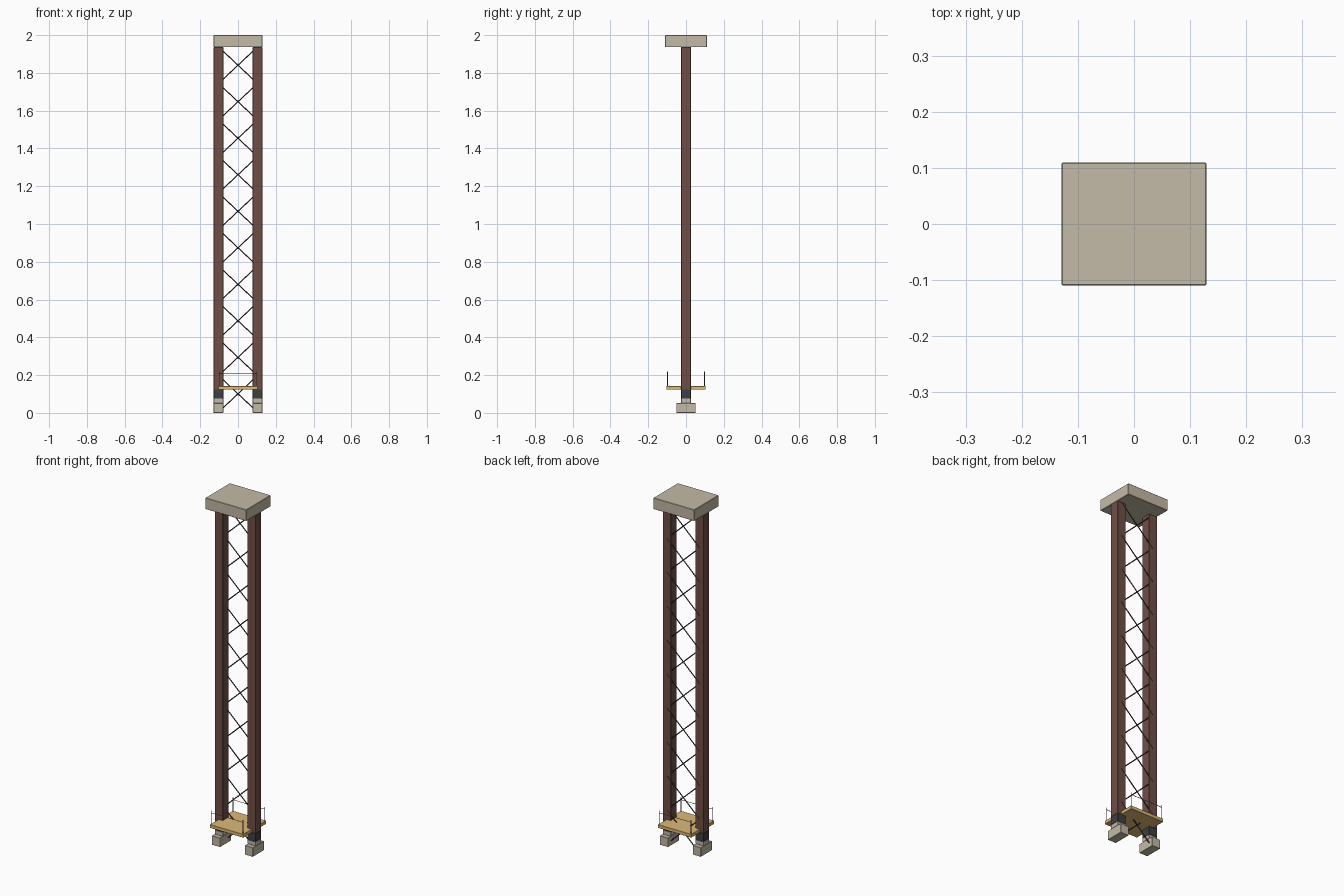
import bpy
from mathutils import Vector

if "Cube" in bpy.data.objects:
    bpy.data.objects.remove(bpy.data.objects["Cube"], do_unlink=True)


def material(name, rgb):
    mat = bpy.data.materials.new(name)
    mat.use_nodes = True
    mat.diffuse_color = (*rgb, 1)
    mat.node_tree.nodes["Principled BSDF"].inputs["Base Color"].default_value = (*rgb, 1)
    return mat


concrete = material("concrete", (0.55, 0.49, 0.385))
rust = material("rust_brown", (0.16, 0.078, 0.06))
dark = material("dark_steel", (0.05, 0.05, 0.055))
wood = material("timber", (0.72, 0.49, 0.19))
brace_mat = material("brace_brown", (0.07, 0.045, 0.04))
rail_mat = material("rail_grey", (0.2, 0.2, 0.2))


def box(name, lo, hi, mat, bevel=0.001):
    lo, hi = Vector(lo), Vector(hi)
    bpy.ops.mesh.primitive_cube_add(size=1, location=(lo + hi) / 2)
    ob = bpy.context.object
    ob.name = name
    ob.scale = hi - lo
    bpy.ops.object.transform_apply(location=False, rotation=False, scale=True)
    ob.data.materials.append(mat)
    mod = ob.modifiers.new("edge", "BEVEL")
    mod.width = bevel
    mod.segments = 1


def bar(name, a, b, radius, mat):
    a, b = Vector(a), Vector(b)
    bpy.ops.mesh.primitive_cylinder_add(vertices=6, radius=radius,
                                        depth=(b - a).length, location=(a + b) / 2)
    ob = bpy.context.object
    ob.name = name
    ob.rotation_euler = (b - a).to_track_quat("Z", "Y").to_euler()
    ob.data.materials.append(mat)


# Cap block
box("cap_block", (-0.129, -0.11, 1.936), (0.129, 0.11, 2.0), concrete, 0.002)

# Two columns, each on a steel shoe and a stepped footing
for side, s in (("left", 1), ("right", -1)):
    x0, x1 = sorted((s * 0.078, s * 0.129))
    box(side + "_footing", (x0, -0.05, 0), (x1, 0.05, 0.052), concrete)
    box(side + "_pedestal", (x0, -0.026, 0.052), (x1, 0.026, 0.076), concrete)
    box(side + "_shoe", (x0, -0.026, 0.076), (x1, 0.026, 0.124), dark)
    box(side + "_column", (x0, -0.026, 0.124), (x1, 0.026, 1.936), rust)

# Crossed bracing: one set lies on the back faces, the other runs between them
pitch = 0.1933
for i in range(10):
    z = 0.101 + i * pitch
    for s, y in ((1, 0.0245), (-1, 0.019)):
        bar("cross_brace", (-0.103, y, z - s * pitch / 2),
            (0.103, y, z + s * pitch / 2), 0.003, brace_mat)

# Work platform with rails at front and back
box("platform", (-0.105, -0.103, 0.123), (0.105, 0.103, 0.142), wood)
for end, y in (("front", -0.098), ("back", 0.098)):
    for x in (-0.1, 0.1):
        bar(end + "_rail_post", (x, y, 0.13), (x, y, 0.22), 0.002, rail_mat)
    bar(end + "_rail", (-0.1, y, 0.208), (0.1, y, 0.208), 0.0015, rail_mat)
